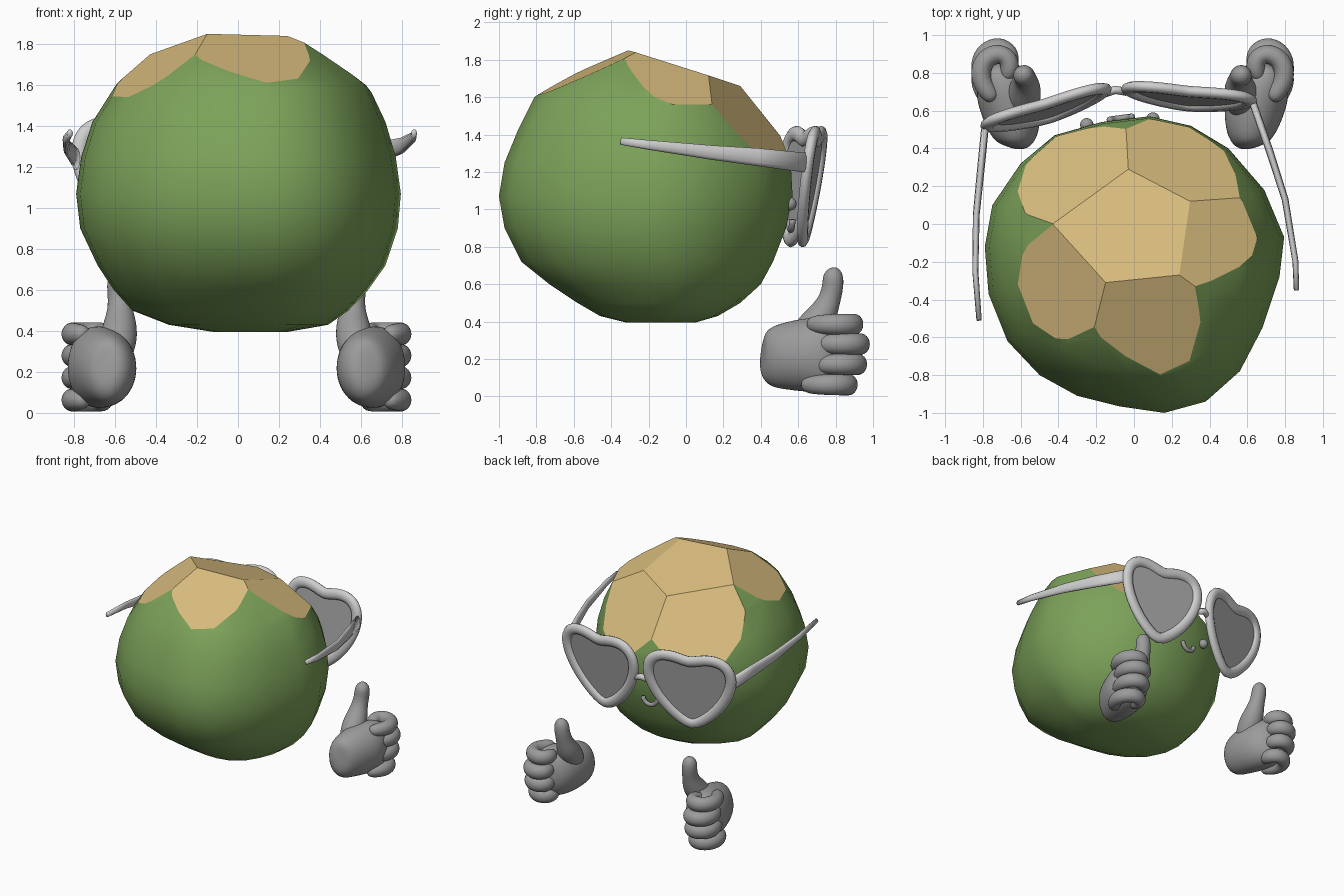
import bpy, bmesh, math
from mathutils import Vector, Matrix

if "Cube" in bpy.data.objects:
    bpy.data.objects.remove(bpy.data.objects["Cube"])


def material(name, rgb):
    m = bpy.data.materials.new(name)
    m.diffuse_color = (*rgb, 1)
    m.use_nodes = True
    m.node_tree.nodes["Principled BSDF"].inputs["Base Color"].default_value = m.diffuse_color
    return m


GREEN = material("green husk", (0.20, 0.36, 0.10))
CREAM = material("cream flesh", (0.70, 0.51, 0.21))
GREY = material("hand grey", (0.33, 0.33, 0.33))
PALE = material("pale frame", (0.62, 0.62, 0.62))
LENS = material("lens grey", (0.40, 0.40, 0.40))


def finish(bm, name, mats, smooth=True, subsurf=0):
    bmesh.ops.recalc_face_normals(bm, faces=bm.faces[:])
    me = bpy.data.meshes.new(name)
    if smooth:
        for f in bm.faces:
            f.smooth = True
    bm.to_mesh(me)
    bm.free()
    ob = bpy.data.objects.new(name, me)
    bpy.context.collection.objects.link(ob)
    for m in mats:
        me.materials.append(m)
    if subsurf:
        mod = ob.modifiers.new("smooth", 'SUBSURF')
        mod.levels = mod.render_levels = subsurf
    return ob


def loft(bm, rings, cap=True, closed=False):
    vs = [[bm.verts.new(p) for p in r] for r in rings]
    n = len(vs[0])
    for i in range(len(vs) if closed else len(vs) - 1):
        a, b = vs[i], vs[(i + 1) % len(vs)]
        for j in range(n):
            bm.faces.new((a[j], a[(j + 1) % n], b[(j + 1) % n], b[j]))
    if cap and not closed:
        bm.faces.new(vs[0])
        bm.faces.new(vs[-1])


def tube(bm, path, radii, up=(0, 0, 1), sides=10):
    """Sweep an ellipse (side radius, up radius) along a path."""
    path = [Vector(p) for p in path]
    rings = []
    for i, p in enumerate(path):
        t = (path[min(i + 1, len(path) - 1)] - path[max(i - 1, 0)]).normalized()
        s = t.cross(Vector(up)).normalized()
        u = s.cross(t)
        a, b = radii[i]
        rings.append([p + s * a * math.cos(k * math.tau / sides) + u * b * math.sin(k * math.tau / sides)
                      for k in range(sides)])
    loft(bm, rings)


# Husk: one plan outline scaled to the extents of each level
outline = [(-.79, -.12), (-.75, .1), (-.6, .32), (-.42, .47), (-.17, .54), (.08, .57), (.3, .52),
           (.5, .4), (.69, .18), (.795, -.07), (.77, -.28), (.68, -.55), (.56, -.78), (.38, -.94),
           (.16, -1), (-.08, -.965), (-.3, -.91), (-.5, -.8), (-.67, -.62), (-.77, -.37)]
levels = [(.395, -.12, .24, -.32, .05), (.43, -.34, .44, -.46, .17), (.50, -.52, .54, -.58, .29),
          (.60, -.61, .635, -.73, .40), (.72, -.69, .72, -.88, .465), (.90, -.775, .78, -.97, .535),
          (1.07, -.795, .795, -1, .57), (1.25, -.77, .77, -.97, .56), (1.42, -.715, .72, -.90, .51),
          (1.60, -.60, .635, -.81, .43), (1.75, -.45, .46, -.62, .3), (1.90, -.25, .25, -.42, .1)]
rings = []
for z, x0, x1, y0, y1 in levels:
    rings.append([((x0 + x1) / 2 + (x1 - x0) / 2 * x / .795,
                   (y0 + y1) / 2 + (y1 - y0) / 2 * (y + .215) / .785, z) for x, y in outline])
bm = bmesh.new()
loft(bm, rings)
bmesh.ops.recalc_face_normals(bm, faces=bm.faces[:])

# Knife cuts: a top facet and five around it, each from three points
A, B, D = Vector((-.15, -.31, 1.85)), Vector((-.43, 0, 1.75)), Vector((.24, -.27, 1.84))
E, G = Vector((.29, .12, 1.72)), Vector((-.03, .29, 1.66))
cuts = [(A, D, G), (A, B, Vector((-.63, -.3, 1.54))), (A, D, Vector((.05, -.79, 1.62))),
        (D, E, Vector((.62, -.03, 1.57))), (E, G, Vector((0, .53, 1.34))), (G, B, Vector((-.53, 0, 1.685)))]
for p, q, r in cuts:
    n = (q - p).cross(r - p).normalized()
    if n.z < 0:
        n = -n
    res = bmesh.ops.bisect_plane(bm, geom=bm.verts[:] + bm.edges[:] + bm.faces[:], dist=1e-5,
                                 plane_co=p, plane_no=n, clear_outer=True)
    edges = [e for e in res['geom_cut'] if isinstance(e, bmesh.types.BMEdge)]
    bmesh.ops.edgeloop_fill(bm, edges=edges, mat_nr=1)
for f in bm.faces:
    f.smooth = f.material_index == 0
for e in bm.edges:
    e.smooth = all(f.material_index == 0 for f in e.link_faces)
finish(bm, "coconut_body", [GREEN, CREAM], smooth=False)

# Heart sunglasses: rim and lens per side
N = 48
heart = []
for i in range(N):
    t = math.tau * i / N
    s = math.sin(t)
    heart.append(Vector((.32 * s, 0, .27 * (math.cos(t) + .65 * math.sqrt(s * s + .02) - .14))))


def heart_lens(side, centre, turn):
    mat = Matrix.Translation(centre) @ Matrix.Rotation(math.radians(turn), 4, 'Z') @ \
        Matrix.Rotation(math.radians(-8), 4, 'X')
    rim = []
    for i, p in enumerate(heart):
        t = (heart[(i + 1) % N] - heart[i - 1]).normalized()
        n = Vector((-t.z, 0, t.x))
        rim.append([mat @ (p + n * .043 * math.cos(k * math.tau / 10)
                           + Vector((0, .03 * math.sin(k * math.tau / 10), 0))) for k in range(10)])
    b = bmesh.new()
    loft(b, rim, closed=True)
    finish(b, side + "_rim", [PALE])
    b = bmesh.new()
    loft(b, [[mat @ (p + Vector((0, d, 0))) for p in heart] for d in (-.006, .006)])
    finish(b, side + "_lens", [LENS], smooth=False)


heart_lens("right", (.29, .665, 1.12), -5.4)
heart_lens("left", (-.46, .60, 1.12), 16.7)
bm = bmesh.new()
tube(bm, [(-.16, .69, 1.16), (-.1, .71, 1.18), (-.04, .70, 1.16)], [(.022, .025)] * 3)
finish(bm, "bridge", [PALE])
arm_size = [(.02, .055), (.02, .05), (.018, .04), (.016, .027), (.014, .02)]
arms = {"right_temple": [(.63, .64, 1.25), (.72, .38, 1.28), (.80, .13, 1.305), (.855, -.2, 1.345), (.86, -.35, 1.365)],
        "left_temple": [(-.79, .50, 1.24), (-.81, .3, 1.265), (-.835, .05, 1.295), (-.84, -.25, 1.335), (-.82, -.51, 1.365)]}
for name, path in arms.items():
    bm = bmesh.new()
    tube(bm, path, arm_size)
    finish(bm, name, [PALE])

# Small face: two dot eyes and a smile
for name, pos in (("right_eye", (.1, .555, 1.03)), ("left_eye", (-.25, .525, 1.03))):
    bm = bmesh.new()
    bmesh.ops.create_uvsphere(bm, u_segments=16, v_segments=10, radius=.036, matrix=Matrix.Translation(pos))
    finish(bm, name, [GREY])
bm = bmesh.new()
arc = [math.radians(a) for a in range(185, 356, 17)]
tube(bm, [(-.07 + .06 * math.cos(a), .56 + .008 * math.cos(a), .95 + .06 * math.sin(a)) for a in arc],
     [(.017, .017)] * len(arc), up=(0, 1, 0), sides=8)
finish(bm, "smile", [GREY])

# Thumbs-up hands: palm, four curled fingers and a thumb
palm = [(.40, .62, .05, .21, .08), (.43, .61, .11, .205, .16), (.52, .62, .15, .215, .185),
        (.63, .64, .17, .22, .205), (.73, .67, .17, .225, .21), (.80, .72, .12, .225, .195),
        (.84, .74, .05, .225, .15)]
curl = [(.72, .68), (.785, .76), (.802, .84), (.77, .91), (.70, .938), (.645, .905), (.64, .84), (.67, .79)]
curl_r = [.045, .056, .06, .061, .061, .06, .055, .025]
thumb = [(.585, .58, .24), (.57, .66, .35), (.56, .73, .43), (.56, .765, .51), (.565, .785, .58),
         (.57, .787, .64), (.57, .785, .675), (.57, .78, .69)]
thumb_r = [.07, .1, .088, .063, .06, .06, .042, .015]


def place(b, left):
    if left:
        for v in b.verts:
            v.co.x = -v.co.x - .015
    return b


for side, left in (("right", False), ("left", True)):
    bm = bmesh.new()
    tube(bm, [(x, y, z) for y, x, w, z, h in palm], [(w, h) for y, x, w, z, h in palm], sides=12)
    finish(place(bm, left), side + "_palm", [GREY], subsurf=2)
    for name, z, dy in (("index", .385, -.03), ("middle", .28, .005), ("ring", .172, -.01), ("little", .063, -.06)):
        bm = bmesh.new()
        tube(bm, [(x, y + dy, z) for x, y in curl], [(r, r) for r in curl_r])
        finish(place(bm, left), f"{side}_{name}_finger", [GREY], subsurf=2)
    bm = bmesh.new()
    tube(bm, thumb, [(r, r) for r in thumb_r], up=(0, 1, 0))
    finish(place(bm, left), side + "_thumb", [GREY], subsurf=2)
